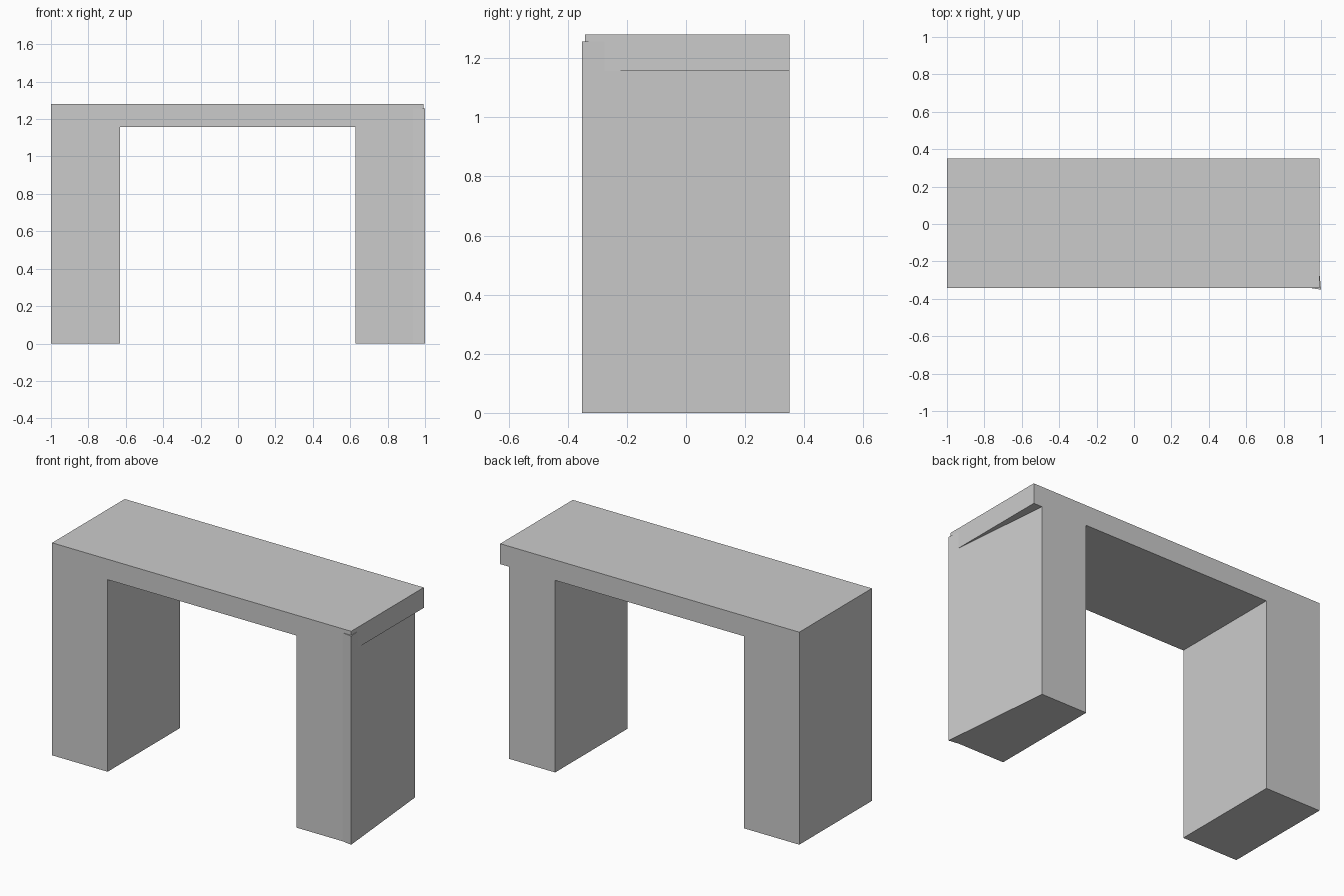
import bpy
import bmesh
from mathutils import Vector

cube = bpy.data.objects.get("Cube")
if cube:
    bpy.data.objects.remove(cube, do_unlink=True)

# One plain grey for the whole bench
GREY = (0.6, 0.6, 0.6, 1.0)
grey = bpy.data.materials.new("plain grey")
grey.use_nodes = True
grey.diffuse_color = GREY
grey.node_tree.nodes["Principled BSDF"].inputs["Base Color"].default_value = GREY


def prism(name, outline, direction):
    """Extrude a flat outline along a direction into a closed solid."""
    bm = bmesh.new()
    face = bm.faces.new([bm.verts.new(p) for p in outline])
    new = bmesh.ops.extrude_face_region(bm, geom=[face], use_keep_orig=True)["geom"]
    bmesh.ops.translate(bm, vec=Vector(direction),
                        verts=[g for g in new if isinstance(g, bmesh.types.BMVert)])
    bmesh.ops.recalc_face_normals(bm, faces=bm.faces)
    mesh = bpy.data.meshes.new(name)
    bm.to_mesh(mesh)
    bm.free()
    mesh.materials.append(grey)
    obj = bpy.data.objects.new(name, mesh)
    bpy.context.collection.objects.link(obj)
    return obj


FRONT, BACK = -0.341, 0.35
TOP, UNDER = 1.28, 1.157
SLAB_END, LEG_END = 0.993, 0.935

# Seat slab and both legs in one profile; the slab overhangs the left leg
profile = [(-1, 0), (-0.63, 0), (-0.63, UNDER), (0.627, UNDER), (0.627, 0),
           (LEG_END, 0), (LEG_END, UNDER), (SLAB_END, UNDER), (SLAB_END, TOP), (-1, TOP)]
prism("bench_frame", [(x, FRONT, z) for x, z in profile], (0, BACK - FRONT, 0))

# Thin wedge that skews the outer side of the left leg
wedge = [(LEG_END, BACK), (LEG_END, FRONT), (1.0, -0.351)]
prism("left_leg_wedge", [(x, y, 0) for x, y in wedge], (0, 0, 1.256))
